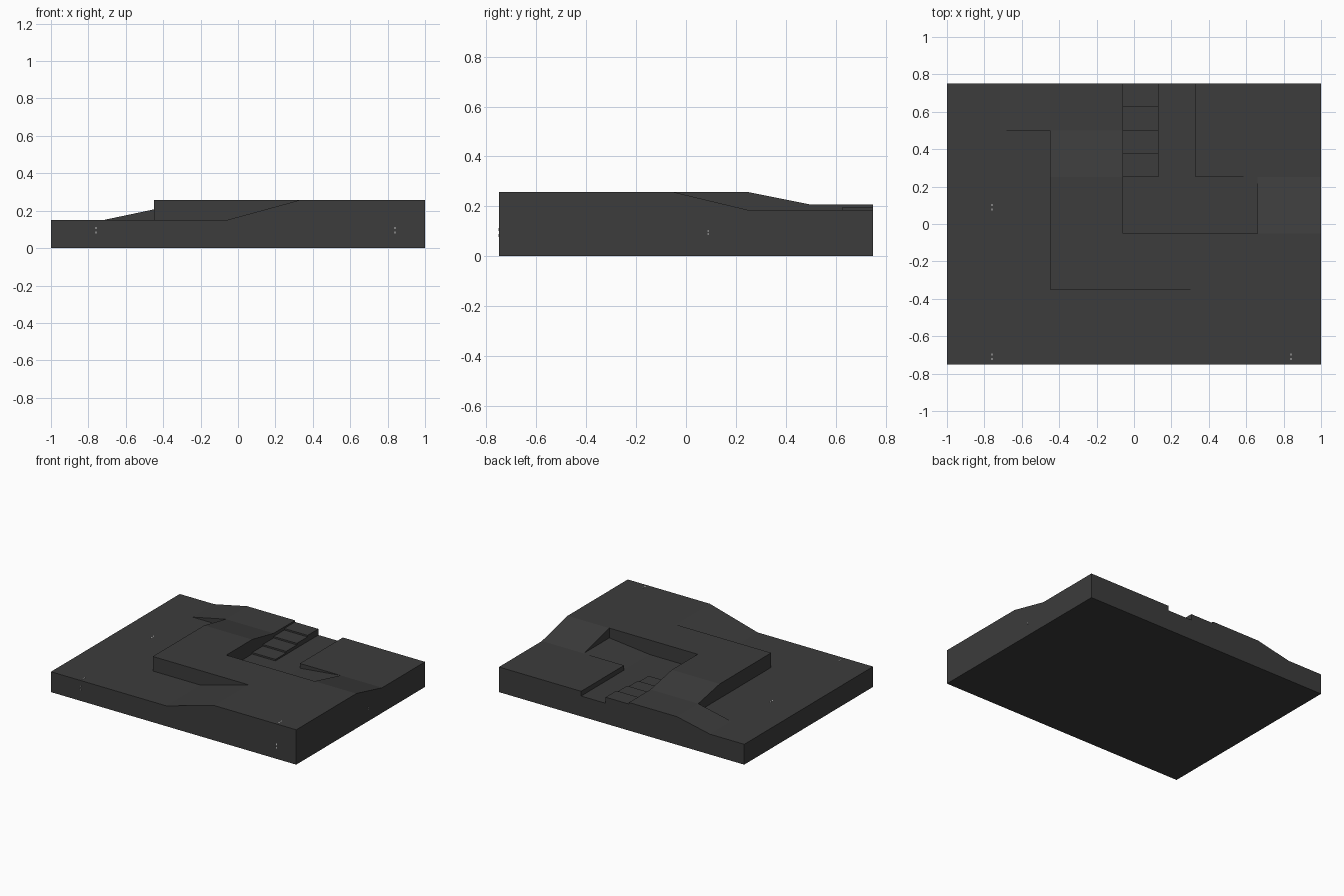
import bpy, bmesh

if "Cube" in bpy.data.objects:
    bpy.data.objects.remove(bpy.data.objects["Cube"])

LOW, TOP, BACK, YARD = 0.15, 0.257, 0.207, 0.185


def material(name, value):
    m = bpy.data.materials.new(name)
    m.diffuse_color = (value, value, value, 1)
    m.use_nodes = True
    m.node_tree.nodes["Principled BSDF"].inputs["Base Color"].default_value = m.diffuse_color
    return m


dark = material("dark grey", 0.045)
pale = material("pale grey", 0.6)

# Terrain regions: x0, x1, y0, y1, axis of slope, height at start, height at end
# (later regions override earlier ones)
regions = [
    (-1, 1, -.75, .75, 0, LOW, LOW),            # low ground
    (-.06, .33, -.75, -.35, 0, LOW, TOP),       # front ramp
    (.33, 1, -.75, -.05, 0, TOP, TOP),          # right plateau
    (-.45, .33, -.35, -.05, 0, TOP, TOP),       # middle plateau
    (-.45, -.06, -.05, .25, 0, TOP, TOP),       # left plateau
    (-.45, -.06, .25, .5, 1, TOP, BACK),        # slope to the back shelf
    (-.45, -.06, .5, .75, 0, BACK, BACK),       # back shelf
    (-.72, -.45, .5, .75, 0, LOW, BACK),        # left ramp
    (.66, 1, -.05, .25, 1, TOP, YARD),          # right slope
    (.33, 1, .25, .75, 0, YARD, YARD),          # back right yard
    (.33, .66, -.05, .25, 0, LOW, YARD),        # small ramp out of the trench
]
# Shallow stairs climbing to the back
for i in range(4):
    h = LOW + 0.045 * (i + 1) / 4
    regions.append((-.06, .13, .25 + .125 * i, .375 + .125 * i, 0, h, h))

xs = sorted({v for r in regions for v in r[:2]})
ys = sorted({v for r in regions for v in r[2:4]})


def height(i, j, x, y):
    """Height at (x, y), seen from grid cell i, j (0 outside the block)."""
    if not (0 <= i < len(xs) - 1 and 0 <= j < len(ys) - 1):
        return 0.0
    cx, cy = (xs[i] + xs[i + 1]) / 2, (ys[j] + ys[j + 1]) / 2
    x0, x1, y0, y1, axis, a, b = [r for r in regions
                                  if r[0] < cx < r[1] and r[2] < cy < r[3]][-1]
    t = (y - y0) / (y1 - y0) if axis else (x - x0) / (x1 - x0)
    return a + (b - a) * t


bm = bmesh.new()


def face(points):
    unique = []
    for p in points:
        if p not in unique:
            unique.append(p)
    if len(unique) > 2:
        bm.faces.new([bm.verts.new(p) for p in unique])


def wall(c1, c2, p, q):
    """Vertical wall between two neighbouring cells along the edge p-q."""
    a, b = [round(height(*c1, *v), 5) for v in (p, q)]
    c, d = [round(height(*c2, *v), 5) for v in (p, q)]
    if (a, b) != (c, d):
        face([(*p, a), (*q, b), (*q, d), (*p, c)])


nx, ny = len(xs) - 1, len(ys) - 1
for i in range(nx + 1):
    for j in range(ny + 1):
        if i < nx and j < ny:  # top and underside
            quad = [(xs[i], ys[j]), (xs[i + 1], ys[j]),
                    (xs[i + 1], ys[j + 1]), (xs[i], ys[j + 1])]
            face([(x, y, round(height(i, j, x, y), 5)) for x, y in quad])
            face([(x, y, 0.0) for x, y in reversed(quad)])
        if j < ny:
            wall((i - 1, j), (i, j), (xs[i], ys[j]), (xs[i], ys[j + 1]))
        if i < nx:
            wall((i, j - 1), (i, j), (xs[i], ys[j]), (xs[i + 1], ys[j]))

bmesh.ops.remove_doubles(bm, verts=bm.verts, dist=1e-4)
bmesh.ops.recalc_face_normals(bm, faces=bm.faces)


def finish(bm, name, mat):
    me = bpy.data.meshes.new(name)
    bm.to_mesh(me)
    bm.free()
    me.materials.append(mat)
    bpy.context.collection.objects.link(bpy.data.objects.new(name, me))


finish(bm, "terrain_block", dark)

# Tiny pale flecks on the ground, the front and the right side
bm = bmesh.new()


def fleck(center, size):
    for v in bmesh.ops.create_cube(bm, size=1)["verts"]:
        v.co = [c + k * s for c, k, s in zip(center, v.co, size)]


for d in (-.012, .012):
    for x, y, z in [(-.76, .09, LOW), (-.76, -.71, LOW), (.84, -.71, TOP)]:
        fleck((x, y + d, z), (.006, .012, .002))
    for x in (-.76, .84):
        fleck((x, -.75, .095 + d), (.006, .002, .012))
    fleck((1, .09, .095 + d / 2), (.002, .006, .005))
finish(bm, "pale_flecks", pale)
